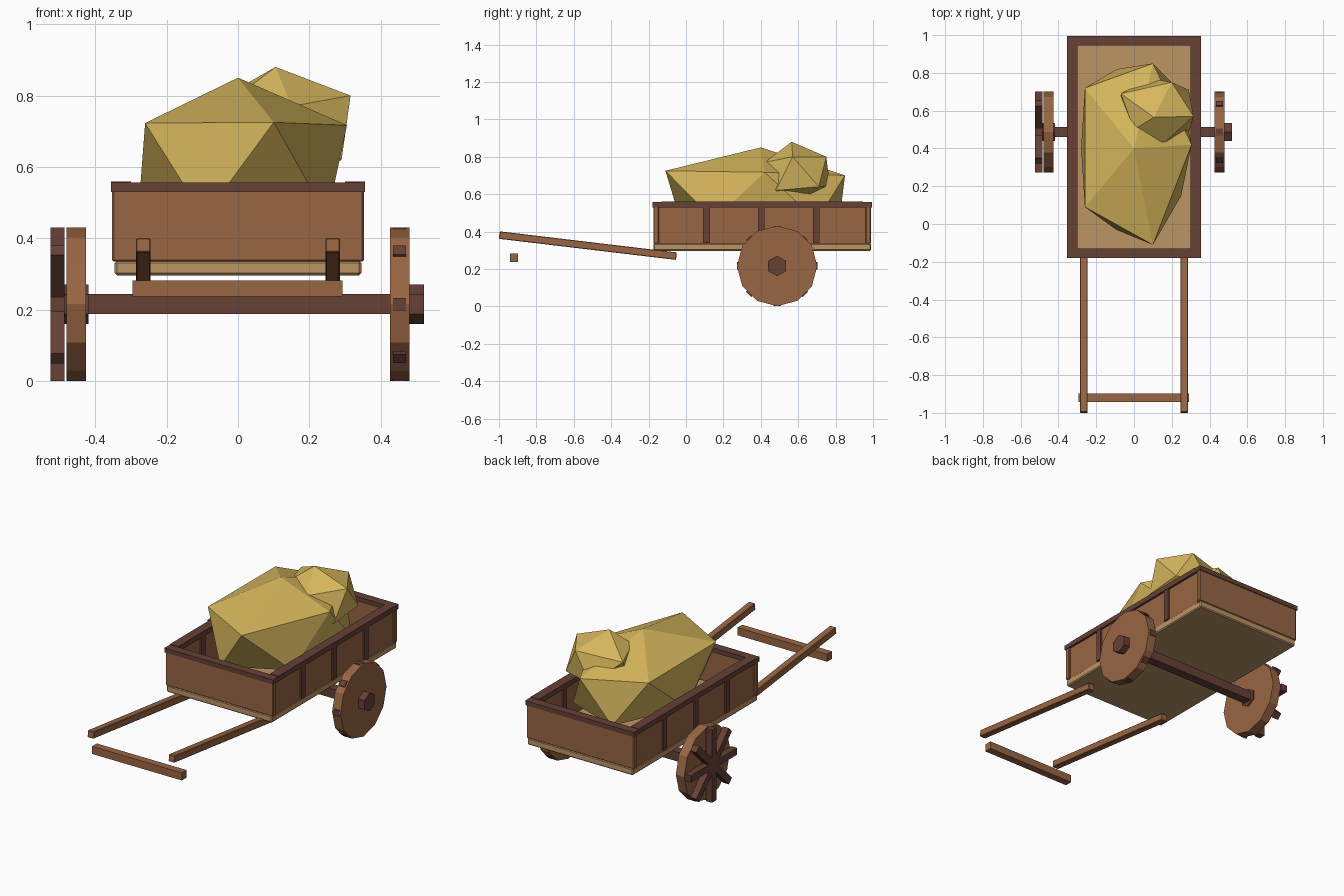
import bpy, bmesh, math
from mathutils import Matrix, Vector

if "Cube" in bpy.data.objects:
    bpy.data.objects.remove(bpy.data.objects["Cube"])


def material(name, rgb):
    m = bpy.data.materials.new(name)
    m.use_nodes = True
    m.diffuse_color = (*rgb, 1)
    m.node_tree.nodes["Principled BSDF"].inputs["Base Color"].default_value = (*rgb, 1)
    return m


WOOD = material("brown wood", (0.32, 0.133, 0.057))
DARK = material("dark wood", (0.133, 0.052, 0.037))
TAN = material("tan planks", (0.50, 0.30, 0.13))
HAY = material("golden hay", (0.67, 0.47, 0.107))


def finish(name, bm, mat):
    bmesh.ops.recalc_face_normals(bm, faces=bm.faces)
    mesh = bpy.data.meshes.new(name)
    bm.to_mesh(mesh)
    bm.free()
    mesh.materials.append(mat)
    obj = bpy.data.objects.new(name, mesh)
    bpy.context.collection.objects.link(obj)
    return obj


def box(name, mat, x, y, z, bevel=0):
    """Box spanning the given (min, max) ranges."""
    bm = bmesh.new()
    bmesh.ops.create_cube(bm, size=1)
    for v in bm.verts:
        v.co = Vector([(r[0] + r[1]) / 2 + c * (r[1] - r[0]) for r, c in zip((x, y, z), v.co)])
    obj = finish(name, bm, mat)
    if bevel:
        mod = obj.modifiers.new("Bevel", "BEVEL")
        mod.width, mod.segments = bevel, 1
    return obj


def prism(name, mat, sides, radius, x0, x1):
    """Polygon prism along x, centred on the axle, with a corner on top."""
    bm = bmesh.new()
    bmesh.ops.create_cone(bm, cap_ends=True, segments=sides, radius1=radius,
                          radius2=radius, depth=abs(x1 - x0))
    top = bm.verts[:][0].co.copy()
    spin = Matrix.Rotation(-math.atan2(top.y, top.x), 4, "Z")
    bm.transform(Matrix.Translation(((x0 + x1) / 2, AXLE_Y, AXLE_Z))
                 @ Matrix.Rotation(math.pi / 2, 4, "Y") @ spin)
    return finish(name, bm, mat)


def lump(name, points):
    """Faceted heap wrapped around a few corner points."""
    bm = bmesh.new()
    for p in points:
        bm.verts.new(p)
    bmesh.ops.convex_hull(bm, input=bm.verts)
    return finish(name, bm, HAY)


AXLE_Y, AXLE_Z, RADIUS = 0.487, 0.216, 0.215
FRONT, BACK = -0.18, 0.995

# Cart bed: floor and end walls
box("floor", TAN, (-.345, .345), (FRONT + .005, BACK - .005), (.297, .338), .006)
box("front_wall", WOOD, (-.352, .352), (FRONT + .005, FRONT + .035), (.335, .535), .005)
box("back_wall", WOOD, (-.352, .352), (BACK - .035, BACK - .005), (.335, .535), .005)
box("front_rim", DARK, (-.355, .355), (FRONT, FRONT + .05), (.53, .557))
box("back_rim", DARK, (-.355, .355), (BACK - .05, BACK), (.53, .557))

for s, side in ((-1, "right"), (1, "left")):
    def span(a, b):
        return tuple(sorted((s * a, s * b)))

    # Side walls, rims and upright battens
    box(side + "_wall", WOOD, span(.312, .342), (FRONT + .02, BACK - .02), (.335, .535))
    box(side + "_rim", DARK, span(.3, .355), (FRONT + .05, BACK - .05), (.53, .56))
    for i, y in enumerate((.11, .402, .697)):
        box(f"{side}_batten_{i + 1}", DARK, span(.302, .352), (y - .018, y + .018), (.338, .535))

    # Sloping handles
    handle = box(side + "_handle", WOOD, (-.02, .02), (-.477, .477), (-.02, .02), .003)
    handle.location = (s * .265, -.525, .325)
    handle.rotation_euler.x = -math.atan2(.113, .95)

    # Wheels
    prism(side + "_wheel", WOOD, 12, RADIUS, s * .425, s * .48)

# Hubs sit outside on the left and between disc and spokes on the right
prism("left_hub", DARK, 6, .055, .44, .52)
prism("right_hub", DARK, 6, .055, -.49, -.418)

# Spokes: buried in the left disc, standing outside the right one
for side, x in (("left", .452), ("right", -.505)):
    for i in range(4):
        w = .018 if side == "left" else .02
        spoke = box(f"{side}_spoke_{i + 1}", DARK, (-w, w), (-w, w), (-RADIUS, RADIUS))
        spoke.location = (x, AXLE_Y, AXLE_Z)
        spoke.rotation_euler.x = i * math.pi / 4

# Axle and the loose crossbar between the handles
box("axle", DARK, (-.44, .46), (AXLE_Y - .027, AXLE_Y + .027), (.189, .244))
box("handle_crossbar", WOOD, (-.295, .292), (-.942, -.898), (.237, .282))

# Hay heaps: top point, upper ring, lower ring, bottom point
lump("large_hay_heap", [
    (0, .40, .85),
    (.10, -.11, .725), (.305, .42, .717), (.10, .85, .70), (-.26, .72, .72), (-.26, .09, .723),
    (-.095, -.03, .46), (.25, .15, .46), (.25, .70, .46), (-.09, .82, .46), (-.28, .40, .46),
    (0, .40, .345)])
lump("small_hay_heap", [
    (.105, .565, .88),
    (.315, .57, .80), (.20, .75, .80), (-.07, .69, .78), (0, .50, .80), (.15, .42, .77),
    (.29, .48, .62), (.29, .71, .64), (.09, .77, .64), (-.05, .58, .62), (.10, .45, .62),
    (.12, .59, .54)])
